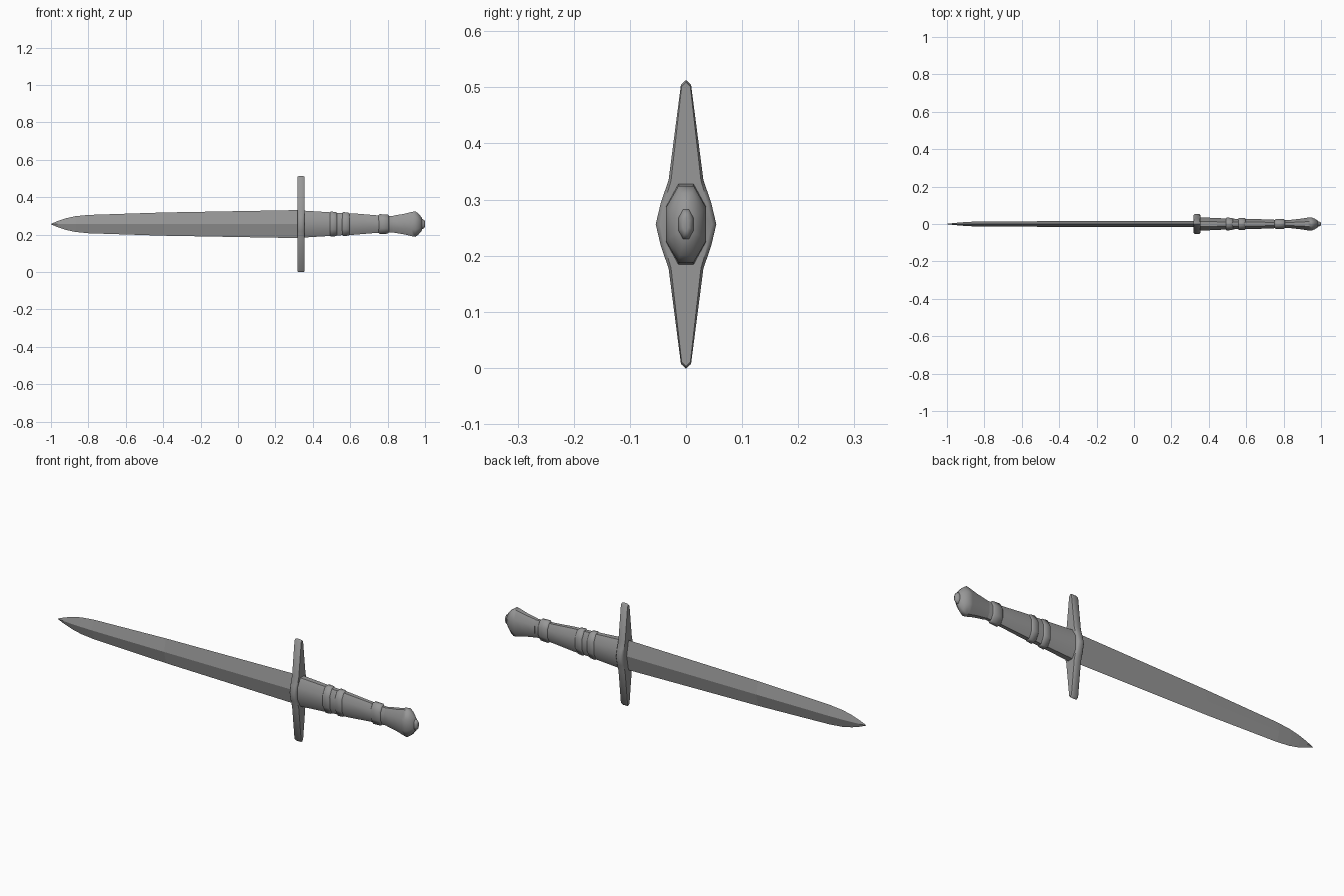
import bpy, bmesh

if "Cube" in bpy.data.objects:
    bpy.data.objects.remove(bpy.data.objects["Cube"])

CZ = 0.256  # height of the dagger's long axis

OCT = [(1, .43), (.38, 1), (-.38, 1), (-1, .43), (-1, -.43), (-.38, -1), (.38, -1), (1, -.43)]
DIAMOND = [(1, 0), (0, 1), (-1, 0), (0, -1)]

# Dark steel used on every part
steel = bpy.data.materials.new("dark_steel")
steel.diffuse_color = (.31, .31, .31, 1)
steel.use_nodes = True
steel.node_tree.nodes["Principled BSDF"].inputs["Base Color"].default_value = steel.diffuse_color


def finish(bm, name, angle=None):
    bmesh.ops.remove_doubles(bm, verts=bm.verts, dist=1e-5)
    bmesh.ops.recalc_face_normals(bm, faces=bm.faces)
    mesh = bpy.data.meshes.new(name)
    bm.to_mesh(mesh)
    bm.free()
    mesh.materials.append(steel)
    ob = bpy.data.objects.new(name, mesh)
    bpy.context.collection.objects.link(ob)
    if angle:
        bpy.ops.object.select_all(action='DESELECT')
        ob.select_set(True)
        bpy.context.view_layer.objects.active = ob
        bpy.ops.object.shade_smooth_by_angle(angle=angle)
    return ob


def loft(name, section, stations, angle=None):
    """Loft a unit section along x; stations are (x, half_y, half_z)."""
    bm = bmesh.new()
    rings = [[bm.verts.new((x, a * hy, CZ + b * hz)) for a, b in section]
             for x, hy, hz in stations]
    n = len(section)
    for r, s in zip(rings, rings[1:]):
        for i in range(n):
            bm.faces.new((r[i], r[(i + 1) % n], s[(i + 1) % n], s[i]))
    bm.faces.new(rings[0])
    bm.faces.new(rings[-1])
    return finish(bm, name, angle)


# Blade: diamond section with a central ridge and a curved point
loft("blade", DIAMOND, [
    (-1, .001, .001), (-.965, .005, .016), (-.92, .009, .031), (-.87, .012, .042),
    (-.8, .014, .049), (-.4, .015, .062), (.325, .015, .075)])

# Crossguard: tapered outline with pointed ends, lofted through x so its rim is rounded off
half = [(.009, .249), (.031, .079), (.045, .038), (.054, 0),
        (.045, -.038), (.031, -.079), (.009, -.249)]
outline = [(0, .257)] + half + [(0, -.257)] + [(-y, z) for y, z in reversed(half)]
loft("crossguard", outline, [(.319, .86, .985), (.326, 1, 1), (.349, 1, 1), (.356, .86, .985)], .9)

# Grip: tapering handle
loft("grip", OCT, [(.35, .036, .072), (.48, .030, .064), (.54, .028, .060),
                   (.62, .028, .057), (.74, .023, .047), (.84, .020, .043)], 1.0)


# Raised bands around the grip
def band(name, x0, x1, hy, hz, slope):
    e, w = .006, x1 - x0
    loft(name, OCT, [(x0, hy - .005, hz - .006), (x0 + e, hy, hz),
                     (x1 - e, hy - slope * w * .5, hz - slope * w),
                     (x1, hy - slope * w * .5 - .005, hz - slope * w - .006)], 1.0)


band("grip_band_lower", .49, .53, .034, .067, .06)
band("grip_band_middle", .557, .597, .033, .064, .06)
band("grip_band_upper", .752, .806, .027, .053, .03)

# Pommel: flared head with a small end button
loft("pommel", OCT, [(.825, .021, .043), (.835, .022, .046), (.89, .028, .055), (.93, .034, .065),
                     (.948, .036, .068), (.965, .029, .056), (.985, .016, .032)], 1.0)
loft("pommel_button", OCT, [(.975, .014, .028), (.988, .013, .026),
                            (.997, .010, .020), (1.0, .005, .012)], 1.0)
